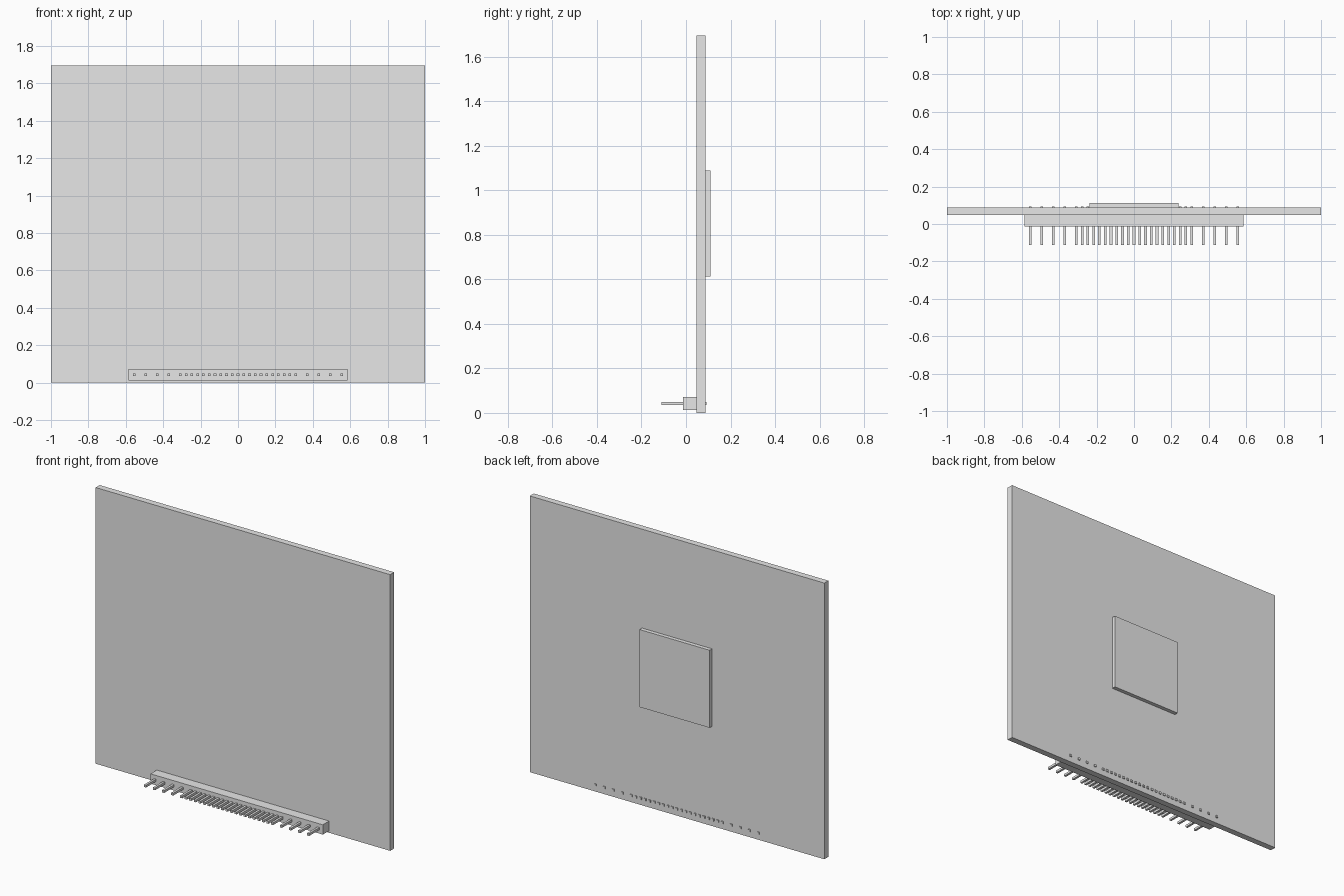
import bpy

old = bpy.data.objects.get("Cube")
if old:
    bpy.data.objects.remove(old, do_unlink=True)

grey = bpy.data.materials.new("light_grey")
grey.use_nodes = True
colour = (0.8, 0.8, 0.8, 1)
grey.diffuse_color = colour
grey.node_tree.nodes["Principled BSDF"].inputs["Base Color"].default_value = colour


def box(name, low, high):
    """Add a box between two opposite corners."""
    centre = [(a + b) / 2 for a, b in zip(low, high)]
    bpy.ops.mesh.primitive_cube_add(size=1, location=centre)
    obj = bpy.context.object
    obj.name = name
    obj.scale = [b - a for a, b in zip(low, high)]
    bpy.ops.object.transform_apply(location=False, rotation=False, scale=True)
    obj.data.materials.append(grey)
    return obj


# Upright panel, rear chip and connector housing
FRONT, BACK = 0.048, 0.087
box("panel", (-1, FRONT, 0), (1, BACK, 1.695))
box("rear_chip", (-0.238, BACK, 0.612), (0.238, 0.111, 1.088))
box("connector_housing", (-0.585, -0.013, 0.012), (0.585, FRONT, 0.072))

# Pins: a close central row with widely spaced pins at both ends
PITCH, HALF, PIN_Z = 0.0308, 0.007, 0.042
slots = list(range(-10, 11))
for step in (12, 14, 16, 18):
    slots += [-step, step]
for slot in sorted(slots):
    x = slot * PITCH
    box("connector_pin", (x - HALF, -0.111, PIN_Z - HALF),
        (x + HALF, 0.093, PIN_Z + HALF))
